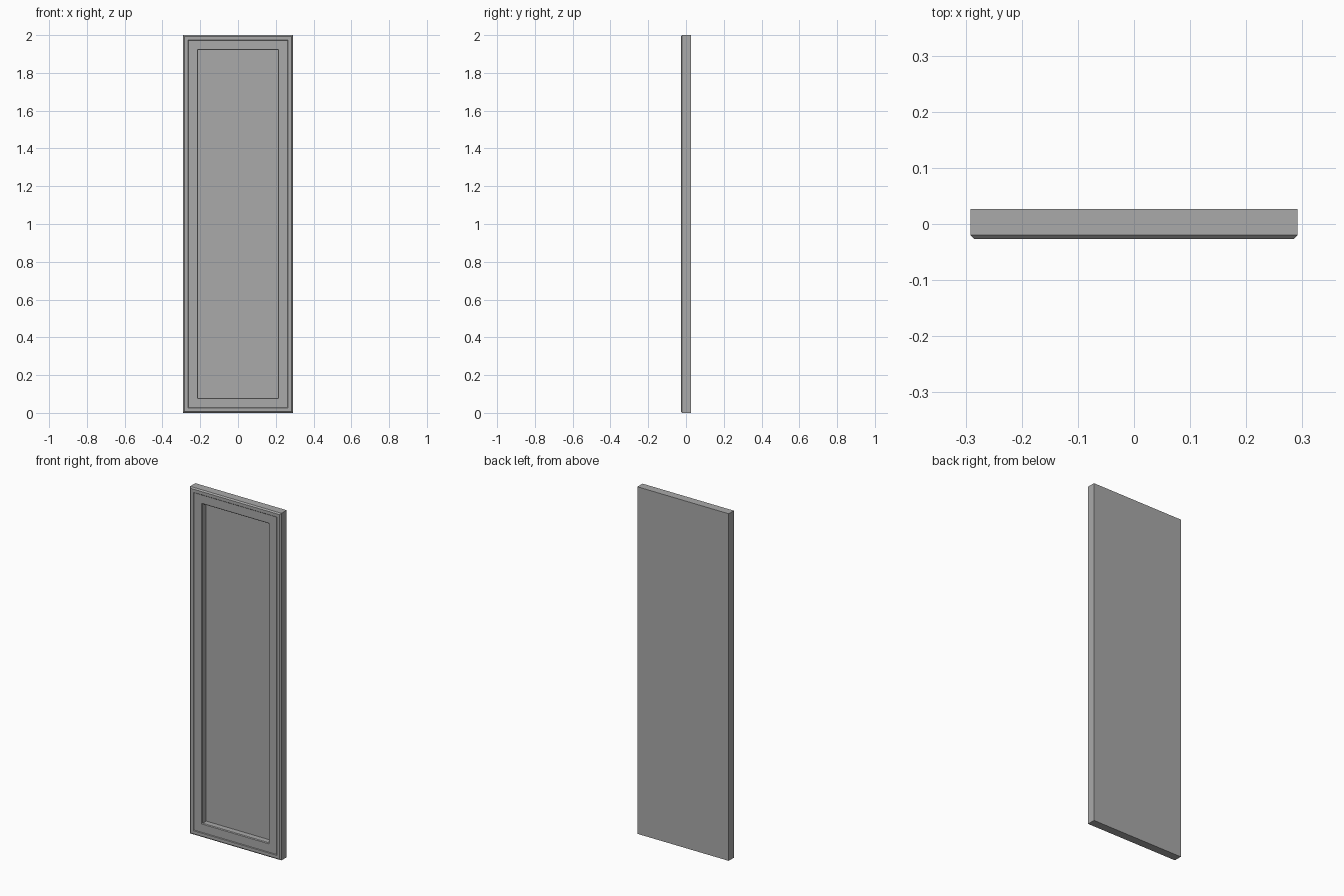
import bpy, bmesh

cube = bpy.data.objects.get("Cube")
if cube:
    bpy.data.objects.remove(cube, do_unlink=True)

grey = bpy.data.materials.new("plain grey")
grey.use_nodes = True
colour = (0.40, 0.40, 0.40, 1)
grey.diffuse_color = colour
grey.node_tree.nodes["Principled BSDF"].inputs["Base Color"].default_value = colour

HALF_W, HEIGHT, BACK = 0.291, 2.0, 0.027

# Moulding profile: (inset from the outer edge, y), from the back to the recessed panel
profile = [
    (0, BACK), (0, -0.020), (0.007, -0.027),        # outer side and chamfer
    (0.025, -0.027), (0.028, -0.024),               # shallow step in the frame
    (0.076, -0.024), (0.080, -0.020),               # eased inner edge
    (0.080, 0.012),                                 # recess wall
]

bm = bmesh.new()


def ring(inset, y):
    w = HALF_W - inset
    return [bm.verts.new((x, y, z)) for x, z in
            ((-w, inset), (w, inset), (w, HEIGHT - inset), (-w, HEIGHT - inset))]


rings = [ring(*p) for p in profile]
for a, b in zip(rings, rings[1:]):
    for i in range(4):
        j = (i + 1) % 4
        bm.faces.new((a[i], a[j], b[j], b[i]))
bm.faces.new(rings[0])      # back
bm.faces.new(rings[-1])     # recessed panel
bmesh.ops.recalc_face_normals(bm, faces=bm.faces)

mesh = bpy.data.meshes.new("cabinet_door")
bm.to_mesh(mesh)
bm.free()
mesh.materials.append(grey)
door = bpy.data.objects.new("cabinet_door", mesh)
bpy.context.collection.objects.link(door)
